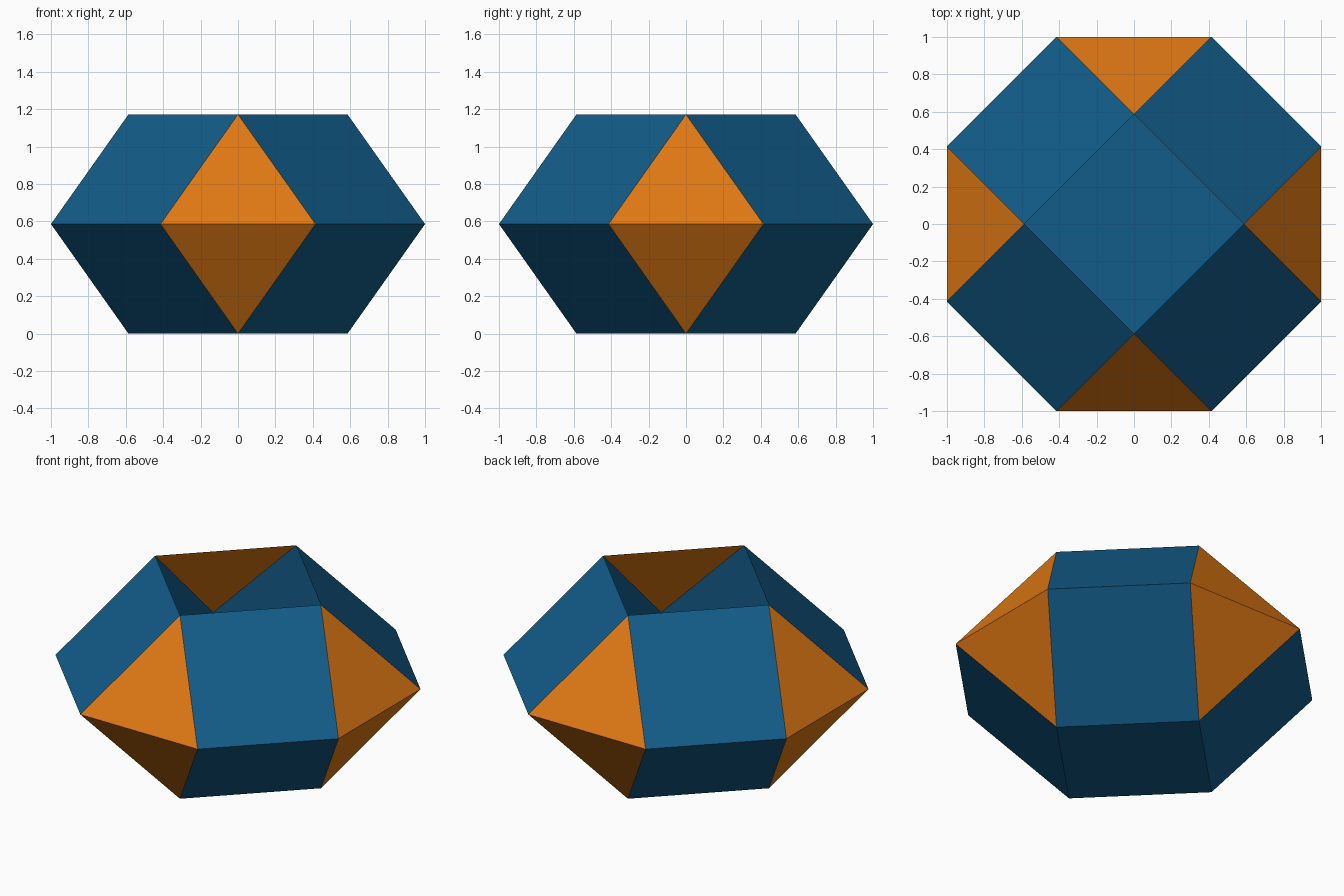
import bpy, bmesh, math

if "Cube" in bpy.data.objects:
    bpy.data.objects.remove(bpy.data.objects["Cube"])

A = math.sqrt(2) - 1      # half edge of the faceted solid
R = 2 - math.sqrt(2)      # half diagonal of the square caps, also half the height


def material(name, color):
    m = bpy.data.materials.new(name)
    m.diffuse_color = (*color, 1)
    m.use_nodes = True
    m.node_tree.nodes["Principled BSDF"].inputs["Base Color"].default_value = m.diffuse_color
    return m


BLUE = material("deep_blue", (0.006, 0.105, 0.25))
ORANGE = material("orange", (0.75, 0.19, 0.007))


def hull(name, points, open_ends, inward=False):
    """Convex faceted solid: square faces blue, triangles orange."""
    bm = bmesh.new()
    for p in points:
        bm.verts.new(p)
    bmesh.ops.convex_hull(bm, input=bm.verts[:])
    # merge the hull triangles into flat squares
    bmesh.ops.dissolve_limit(bm, angle_limit=0.01, verts=bm.verts[:], edges=bm.edges[:])
    bmesh.ops.recalc_face_normals(bm, faces=bm.faces[:])
    bm.normal_update()
    # remove the caps that stay open
    ends = [f for f in bm.faces if any(f.normal.z * s > 0.99 for s in open_ends)]
    bmesh.ops.delete(bm, geom=ends, context='FACES_ONLY')
    for f in bm.faces:
        f.material_index = 1 if len(f.verts) == 3 else 0
        f.smooth = False
    if inward:
        bmesh.ops.reverse_faces(bm, faces=bm.faces[:])
    mesh = bpy.data.meshes.new(name)
    bm.to_mesh(mesh)
    bm.free()
    mesh.materials.append(BLUE)
    mesh.materials.append(ORANGE)
    bpy.context.collection.objects.link(bpy.data.objects.new(name, mesh))


# square caps shared by the shell and the cavity
caps = [(x, y, z) for z in (0, 2 * R) for x, y in ((R, 0), (0, R), (-R, 0), (0, -R))]
# octagonal belt of the shell, square belt of the cavity
signs = [(i, j) for i in (-1, 1) for j in (-1, 1)]
octagon = [(i * x, j * y, R) for i, j in signs for x, y in ((1, A), (A, 1))]
square = [(i * R, j * R, R) for i, j in signs]

hull("outer_shell", caps + octagon, open_ends=(1,))
hull("cavity_lining", caps + square, open_ends=(1, -1), inward=True)
